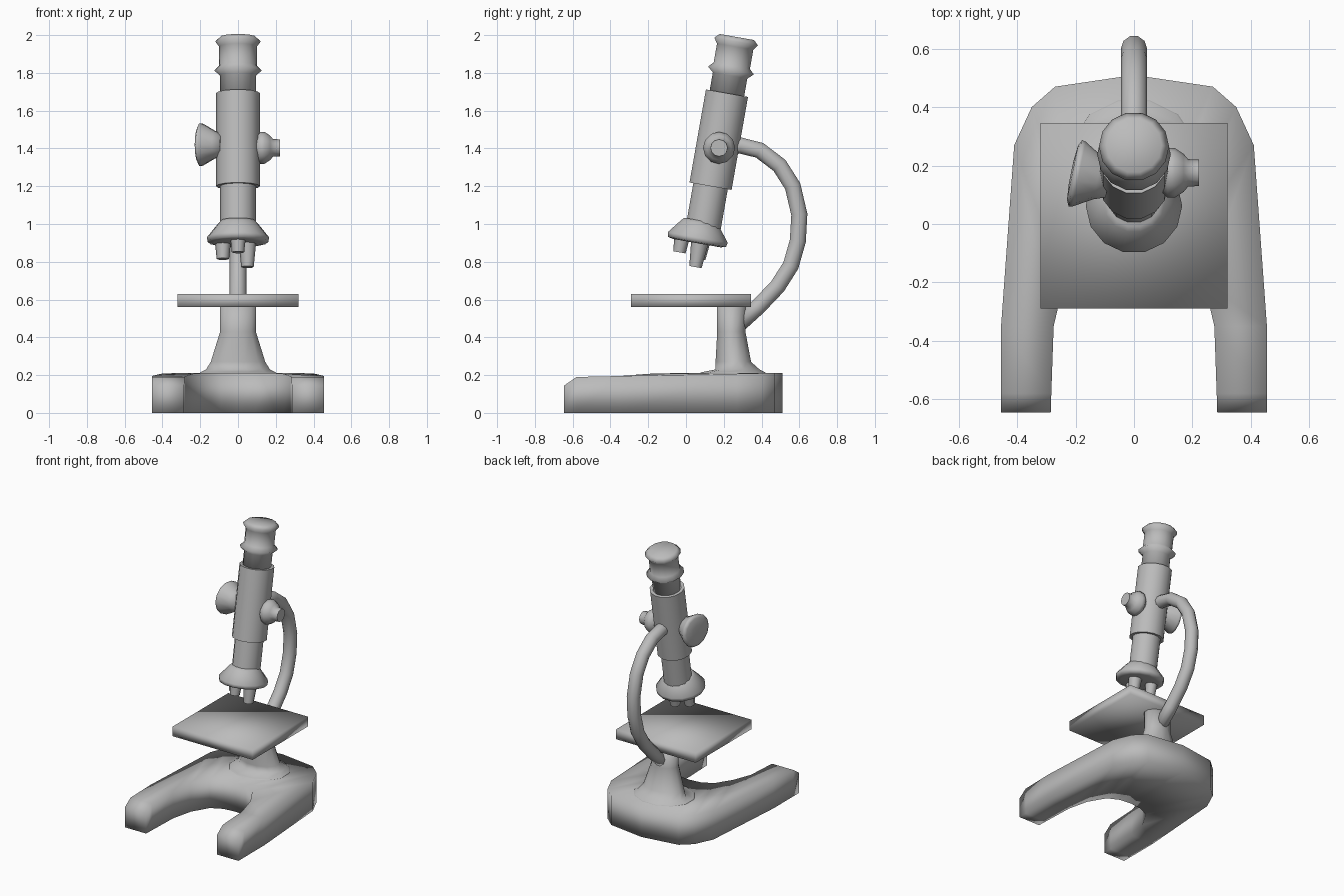
import bpy, bmesh, math
from mathutils import Vector

if "Cube" in bpy.data.objects:
    bpy.data.objects.remove(bpy.data.objects["Cube"], do_unlink=True)

grey = bpy.data.materials.new("plain grey")
grey.use_nodes = True
grey.diffuse_color = (0.5, 0.5, 0.5, 1)
grey.node_tree.nodes["Principled BSDF"].inputs["Base Color"].default_value = (0.5, 0.5, 0.5, 1)


def finish(name, bm, angle=None):
    """Turn a bmesh into a shaded, coloured object."""
    bmesh.ops.recalc_face_normals(bm, faces=bm.faces)
    mesh = bpy.data.meshes.new(name)
    bm.to_mesh(mesh)
    bm.free()
    mesh.materials.append(grey)
    obj = bpy.data.objects.new(name, mesh)
    bpy.context.collection.objects.link(obj)
    bpy.ops.object.select_all(action='DESELECT')
    obj.select_set(True)
    bpy.context.view_layer.objects.active = obj
    if angle is None:
        bpy.ops.object.shade_smooth()
    else:
        bpy.ops.object.shade_smooth_by_angle(angle=math.radians(angle))
    return obj


def loft(name, rings, angle=None, closed=False):
    """Skin a row of point rings, capping the ends unless the row is closed."""
    bm = bmesh.new()
    loops = [[bm.verts.new(p) for p in ring] for ring in rings]
    n = len(loops[0])
    pairs = list(zip(loops, loops[1:]))
    for a, b in pairs:
        for i in range(n):
            j = (i + 1) % n
            bm.faces.new((a[i], a[j], b[j], b[i]))
    bm.faces.new(loops[0])
    bm.faces.new(loops[-1])
    return finish(name, bm, angle)


def lathe(name, profile, origin, direction, sides=14, angle=62):
    """Turn (radius, distance) pairs around an axis."""
    turn = Vector(direction).to_track_quat('Z', 'Y')
    rings = []
    for r, t in profile:
        ring = []
        for i in range(sides):
            a = math.tau * i / sides
            ring.append(Vector(origin) + turn @ Vector((r * math.cos(a), r * math.sin(a), t)))
        rings.append(ring)
    return loft(name, rings, angle)


# Horseshoe base: cross-sections run from one toe round the back to the other
half = [  # outer x, outer y, inner x, inner y, height
    (.455, -.645, .285, -.645, .145),
    (.455, -.58, .283, -.58, .19),
    (.455, -.35, .275, -.35, .195),
    (.41, .27, .24, -.2, .207),
    (.35, .4, .17, -.08, .21),
    (.27, .47, .09, -.04, .21),
]
sections = half + [(0, .51, 0, -.03, .21)]
sections += [(-a, b, -c, d, h) for a, b, c, d, h in reversed(half)]
loft("base", [[(ox, oy, 0), (ox, oy, h), (ix, iy, h), (ix, iy, 0)]
              for ox, oy, ix, iy, h in sections])

# Pedestal flaring into the base
rings = []
for z, half_x, y0, y1 in [(.2, .22, .05, .43), (.215, .2, .08, .42), (.23, .17, .155, .39),
                          (.27, .145, .156, .345), (.43, .095, .165, .315), (.57, .095, .165, .315)]:
    ring = []
    for i in range(12):
        a = math.tau * (i + .5) / 12
        ring.append((half_x * 1.03 * math.cos(a),
                     (y0 + y1) / 2 + (y1 - y0) / 2 * 1.03 * math.sin(a), z))
    rings.append(ring)
loft("pedestal", rings)

# Specimen stage
loft("stage", [[(-.32, -.29, z), (.32, -.29, z), (.32, .345, z), (-.32, .345, z)]
               for z in (.56, .63)])

# Curved arm: a round section swept along a path
path = [Vector((0, y, z)) for y, z in [
    (.2, 1.41), (.29, 1.415), (.39, 1.39), (.495, 1.31), (.565, 1.2), (.6, 1.05),
    (.592, .91), (.555, .78), (.485, .67), (.38, .56), (.27, .46)]]
rings = []
for i, p in enumerate(path):
    along = (path[min(i + 1, len(path) - 1)] - path[max(i - 1, 0)]).normalized()
    side = Vector((1, 0, 0))
    up = along.cross(side)
    rings.append([p + .045 * (math.cos(a) * side + math.sin(a) * up)
                  for a in [math.tau * k / 10 for k in range(10)]])
loft("arm", rings)

# Tilted optical tube
tilt = math.radians(10)
axis = Vector((0, math.sin(tilt), math.cos(tilt)))
foot = Vector((0, .13, 1.2))
lathe("body_tube", [(.116, 0), (.116, .5)], foot, axis)
lathe("eyepiece", [(.095, .48), (.095, .595), (.126, .622), (.1, .648), (.1, .75),
                   (.12, .778), (.095, .802)], foot, axis, angle=100)
lathe("lower_tube", [(.095, -.22), (.095, .02)], foot, axis)
lathe("nosepiece", [(.09, -.185), (.105, -.2), (.165, -.275), (.16, -.3), (.13, -.306)],
      foot + Vector((0, -.02, 0)), axis, angle=100)

# Objectives under the nosepiece
for i, tip in enumerate([(0, -.035, .85), (-.08, .07, .815), (.05, .05, .772)]):
    lathe(f"objective_{i + 1}", [(.033, 0), (.046, .13)], tip, axis, sides=8)

# Focus knobs
lathe("large_knob", [(.06, 0), (.075, .04), (.113, .105), (.116, .118), (.095, .128), (.04, .133)],
      (-.085, .15, 1.42), (-.98, .2, 0), angle=100)
lathe("small_knob", [(.05, 0), (.085, .035), (.085, .06), (.065, .09), (.047, .105), (.045, .142)],
      (.08, .175, 1.403), (1, 0, 0), sides=12)
